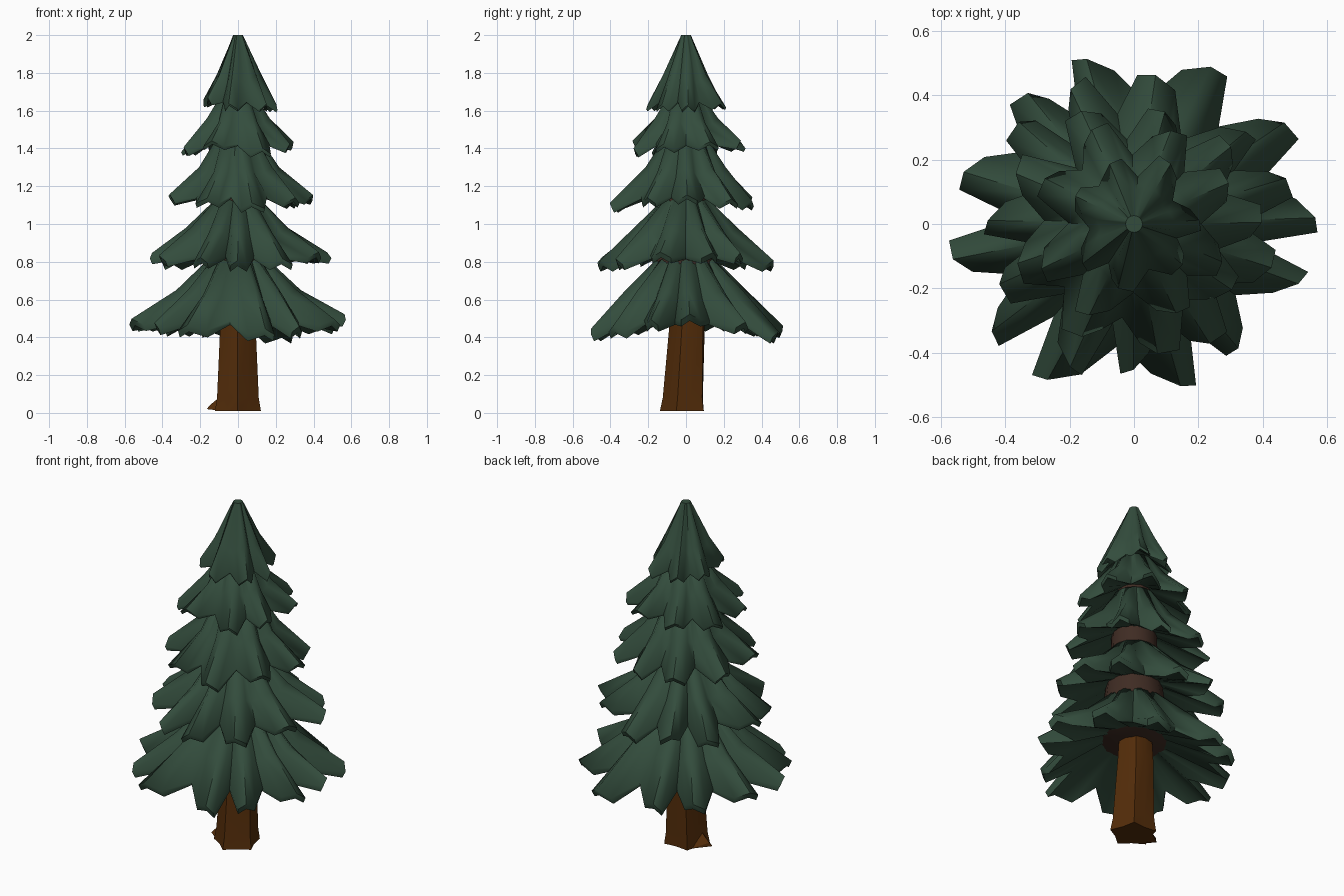
import bpy, bmesh, math, random
from mathutils import Vector

if "Cube" in bpy.data.objects:
    bpy.data.objects.remove(bpy.data.objects["Cube"])

random.seed(11)


def material(name, rgb):
    m = bpy.data.materials.new(name)
    m.diffuse_color = (*rgb, 1)
    m.use_nodes = True
    m.node_tree.nodes["Principled BSDF"].inputs["Base Color"].default_value = m.diffuse_color
    return m


GREEN = material("pine_green", (0.033, 0.073, 0.046))
BARK = material("bark_brown", (0.088, 0.026, 0.003))
INNER = material("shaded_bark", (0.050, 0.025, 0.017))


def finish(name, bm, mats, angle):
    bmesh.ops.recalc_face_normals(bm, faces=bm.faces)
    me = bpy.data.meshes.new(name)
    bm.to_mesh(me)
    bm.free()
    ob = bpy.data.objects.new(name, me)
    bpy.context.collection.objects.link(ob)
    for m in mats:
        me.materials.append(m)
    bpy.ops.object.select_all(action='DESELECT')
    ob.select_set(True)
    bpy.context.view_layer.objects.active = ob
    bpy.ops.object.shade_smooth_by_angle(angle=math.radians(angle))
    return ob


def polar(a, r, z):
    return Vector((r * math.cos(a), r * math.sin(a), z))


def bridge(bm, rings):
    n = len(rings[0])
    for lo, hi in zip(rings, rings[1:]):
        for i in range(n):
            j = (i + 1) % n
            bm.faces.new((lo[i], lo[j], hi[j], hi[i]))


def tier(name, branches, top, mid, tip_z, thick, notch, droop, core):
    """Skirt of branches given as (angle, reach); top and mid are (radius, height)."""
    bm = bmesh.new()
    rings = [[] for _ in range(5)]
    n = len(branches)
    mean = sum(b[1] for b in branches) / n
    for i, (deg, R) in enumerate(branches):
        a = math.radians(deg)
        gl = math.radians((deg - branches[i - 1][0]) % 360) / 2
        gr = math.radians((branches[(i + 1) % n][0] - deg) % 360) / 2
        # branches to the sides ride higher than those at front and back
        zt = tip_z + droop * math.cos(2 * a) + random.uniform(-0.025, 0.025)
        skew = random.choice((-1, 1)) * random.uniform(0.03, 0.08)
        zn = mid[1] + (tip_z - mid[1]) * 0.75 - 0.03
        rn = mean * notch * random.uniform(0.9, 1.08)
        # columns: left edge, ridge, right edge, notch
        cols = [(-gl * 0.58, -gl * 0.42, R * (0.95 + skew), -0.03, 0.98, -0.005),
                (0, 0, R * 0.99, 0.0, 1.04, 0.02),
                (gr * 0.58, gr * 0.42, R * (0.95 - skew), -0.03, 0.98, -0.005),
                (gr, gr, rn, None, 0.88, -0.03)]
        for am, at, r, dz, km, dm in cols:
            z = zn if dz is None else zt + dz
            t = thick * (0.6 if dz is None else 1)
            rings[0].append(bm.verts.new(polar(a + am, top[0], top[1])))
            rings[1].append(bm.verts.new(polar(a + am, mid[0] * km, mid[1] + dm)))
            rings[2].append(bm.verts.new(polar(a + at, r, z)))
            rings[3].append(bm.verts.new(polar(a + at, r * 0.97, z - t)))
            rings[4].append(bm.verts.new(polar(a + am, core, mid[1] - 0.05)))
    bridge(bm, rings)
    bm.faces.new(rings[0])
    bm.faces.new(rings[4])
    return finish(name, bm, [GREEN], 62)


def spread(n, start, reach):
    return [(start + 360 * (i + random.uniform(-0.16, 0.16)) / n,
             reach * random.uniform(0.92, 1.06)) for i in range(n)]


# Foliage tiers from the ground up
tier("lowest_branches",
     [(2, .57), (34, .57), (64, .55), (106, .54), (129, .53), (163, .56),
      (191, .58), (217, .56), (241, .56), (286, .53), (310, .51), (340, .55)],
     (0.14, 0.83), (0.32, 0.63), 0.48, 0.035, 0.70, 0.045, 0.14)
tier("low_branches", spread(11, 12, 0.48),
     (0.12, 1.13), (0.265, 0.96), 0.83, 0.03, 0.70, 0.02, 0.13)
tier("middle_branches", spread(9, 0, 0.395),
     (0.11, 1.46), (0.21, 1.28), 1.145, 0.022, 0.70, 0.01, 0.09)
tier("high_branches", spread(8, 20, 0.31),
     (0.10, 1.67), (0.175, 1.54), 1.425, 0.018, 0.70, 0.01, 0.08)
tier("crown", spread(7, 5, 0.215),
     (0.026, 2.0), (0.12, 1.77), 1.65, 0.012, 0.74, 0.005, 0.05)


def column(name, profile, sides, mat):
    """Stacked rings of (height, radius, flute, y shift)."""
    bm = bmesh.new()
    rings = [[bm.verts.new(polar(i * math.tau / sides + 0.3,
                                 r + (fl if i % 2 else -fl), z) + Vector((0, dy, 0)))
              for i in range(sides)] for z, r, fl, dy in profile]
    bridge(bm, rings)
    bm.faces.new(rings[0])
    bm.faces.new(rings[-1])
    return finish(name, bm, [mat], 40)


# Trunk with a fluted foot, leaning slightly back, and the dark wood inside the foliage
column("trunk", [(0.01, 0.112, 0.016, -0.01), (0.08, 0.106, 0.010, -0.007),
                 (0.45, 0.094, 0.005, 0.01), (0.60, 0.09, 0, 0.01)], 10, BARK)
column("inner_wood", [(0.55, 0.10, 0, 0), (0.57, 0.19, 0, 0), (0.80, 0.165, 0, 0),
                      (1.12, 0.125, 0, 0), (1.42, 0.112, 0, 0), (1.60, 0.06, 0, 0)],
       12, INNER)

# Single root spur at the left of the foot
bm = bmesh.new()
for p in ((-0.08, -0.07, 0.01), (-0.08, 0.06, 0.01), (-0.165, -0.01, 0.02),
          (-0.15, 0.0, 0.04), (-0.09, -0.01, 0.09)):
    bm.verts.new(p)
bmesh.ops.convex_hull(bm, input=bm.verts)
finish("root", bm, [BARK], 30)
